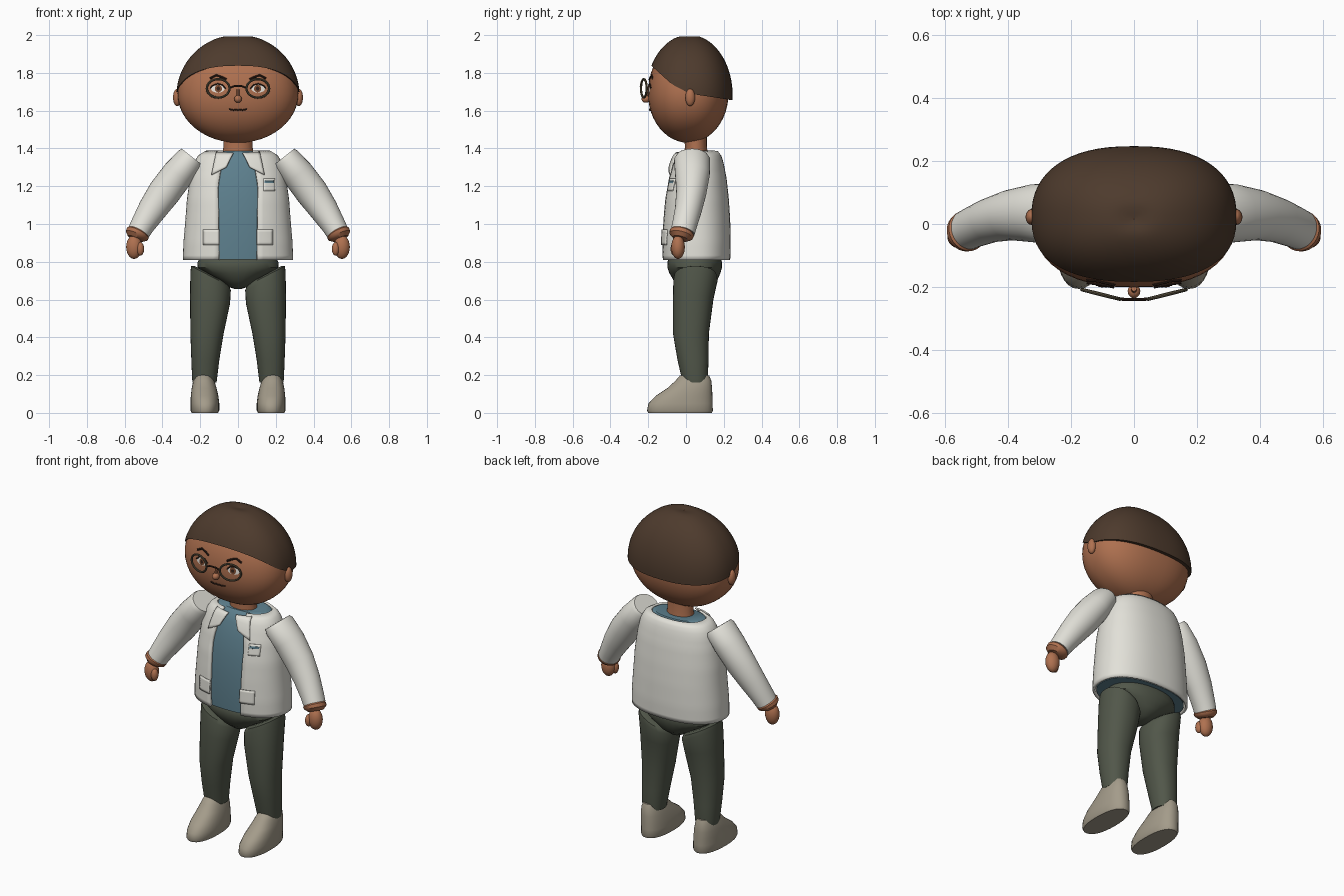
import bpy, bmesh, math
from mathutils import Vector as V

if "Cube" in bpy.data.objects:
    bpy.data.objects.remove(bpy.data.objects["Cube"])

def material(name, rgb):
    m = bpy.data.materials.new(name)
    m.diffuse_color = (*rgb, 1)
    m.use_nodes = True
    m.node_tree.nodes["Principled BSDF"].inputs["Base Color"].default_value = m.diffuse_color
    return m

SKIN = material("skin", (.43, .165, .08))
HAIR = material("brown hair", (.075, .043, .026))
CREAM = material("off white cloth", (.76, .75, .69))
TEAL = material("teal cloth", (.11, .215, .27))
OLIVE = material("dark olive cloth", (.083, .095, .068))
TAUPE = material("taupe shoe", (.37, .33, .255))
DARK = material("dark brown", (.03, .014, .009))
METAL = material("bronze frame", (.11, .09, .055))
WHITE = material("eye white", (.8, .76, .7))
IRIS = material("brown iris", (.2, .07, .03))

def make(name, rows, mat, wrap=True, caps=True, ring=False, mirror=False, thick=0):
    """Skin a list of equally long point rows."""
    bm = bmesh.new()
    g = [[bm.verts.new(p) for p in r] for r in rows]
    n, k = len(g), len(g[0])
    for i in range(n if ring else n - 1):
        for j in range(k if wrap else k - 1):
            a, b = g[i], g[(i + 1) % n]
            bm.faces.new((a[j], a[(j + 1) % k], b[(j + 1) % k], b[j]))
    if caps:
        bm.faces.new(g[0])
        bm.faces.new(g[-1])
    bmesh.ops.remove_doubles(bm, verts=bm.verts, dist=1e-5)
    bmesh.ops.recalc_face_normals(bm, faces=bm.faces)
    me = bpy.data.meshes.new(name)
    bm.to_mesh(me)
    bm.free()
    ob = bpy.data.objects.new(name, me)
    bpy.context.collection.objects.link(ob)
    me.materials.append(mat)
    if thick:
        s = ob.modifiers.new("thickness", 'SOLIDIFY')
        s.thickness, s.offset = thick, 0
    if mirror:
        ob.modifiers.new("mirror", 'MIRROR')
    return ob

def spow(v, e):
    return math.copysign(abs(v) ** e, v)

def loft(name, rings, mat, p=2.0, n=32, mirror=False):
    """Rings are (centre, u, v); p squares off the outline."""
    ang = [2 * math.pi * i / n for i in range(n)]
    rows = [[V(c) + V(u) * spow(math.cos(a), 2 / p) + V(v) * spow(math.sin(a), 2 / p)
             for a in ang] for c, u, v in rings]
    return make(name, rows, mat, mirror=mirror)

def flat(z, rx, cy, ry, cx=0, tilt=0):
    return ((cx, cy, z), (rx, 0, tilt), (0, ry, 0))

def ball(name, c, r, mat, mirror=False, p=2.0, n=24, up=1.0):
    rings = []
    for i in range(n // 2 + 1):
        t = math.pi * min(max(i / (n // 2), .004), .996)
        s, z = math.sin(t), math.cos(t) * r[2]
        rings.append(flat(c[2] + z * (up if z > 0 else 1), r[0] * s, c[1], r[1] * s, c[0]))
    return loft(name, rings, mat, p, n, mirror)

def tube(name, path, r, mat, closed=False, mirror=False, n=8):
    path = [V(p) for p in path]
    k, rows = len(path), []
    for i, p in enumerate(path):
        a = path[(i - 1) % k] if closed or i else p
        b = path[(i + 1) % k] if closed or i < k - 1 else p
        t = (b - a).normalized()
        u = t.cross(V((0, 1, 0))).normalized()
        v = t.cross(u)
        rows.append([p + (u * math.cos(w) + v * math.sin(w)) * r
                     for w in (2 * math.pi * j / n for j in range(n))])
    return make(name, rows, mat, caps=not closed, ring=closed, mirror=mirror)

def interp(x, table):
    for a, b in zip(table, table[1:]):
        if x <= b[0]:
            f = max(0, (x - a[0]) / (b[0] - a[0]))
            return [p + (q - p) * f for p, q in zip(a[1:], b[1:])]
    return list(table[-1][1:])

# ---- head, ears, nose, neck
HC, HR, HP = (0, .012, 1.69), (.32, .213, .26), 2.35
ball("head", HC, HR, SKIN, p=HP, n=48, up=1.12)

def head_y(x, z):
    s = math.sqrt(1 - ((z - HC[2]) / HR[2]) ** 2)
    return HC[1] - HR[1] * s * (1 - (abs(x) / HR[0] / s) ** HP) ** (1 / HP)

ball("ear", (.322, .022, 1.67), (.022, .026, .046), SKIN, mirror=True)
ball("nose_tip", (0, -.213, 1.662), (.02, .022, .02), SKIN)
tube("nose_bridge", [(0, -.205, 1.71), (0, -.212, 1.665)], .009, SKIN)
loft("neck", [flat(1.35, .085, .055, .065), flat(1.41, .077, .052, .058),
              flat(1.49, .08, .05, .06)], SKIN)

# ---- hair cap, cut off along a sloping rim
RIM = [(-.2, 1.853), (-.075, 1.74), (.02, 1.69), (.25, 1.655)]

def hair_point(t, a):
    s = math.sin(t)
    return V((.326 * s * spow(math.cos(a), 2 / 2.4), .017 + .23 * s * spow(math.sin(a), 2 / 2.4),
              1.68 + .322 * math.cos(t) - .014 * math.exp(-(t / .15) ** 2)))

cols = []
for i in range(64):
    a = 2 * math.pi * i / 64
    lo, hi = .1, 2.0
    for _ in range(30):
        t = (lo + hi) / 2
        q = hair_point(t, a)
        lo, hi = (t, hi) if q.z > interp(q.y, RIM)[0] else (lo, t)
    col = [hair_point(max(.004, lo * j / 20), a) for j in range(21)]
    e = col[-1]
    col.append(V((e.x * .88, .017 + (e.y - .017) * .86, e.z + .004)))
    cols.append(col)
make("hair", list(zip(*cols)), HAIR, caps=False)

# ---- eyes, brows, mouth drawn close on the face
def face_disc(name, cx, cz, rx, rz, off, mat):
    rows = []
    for f in (.02, .5, 1):
        row = []
        for j in range(20):
            a = 2 * math.pi * j / 20
            x, z = cx + rx * f * math.cos(a), cz + rz * f * math.sin(a)
            row.append((x, head_y(x, z) - off, z))
        rows.append(row)
    make(name, rows, mat, caps=False, mirror=True)

def face_line(name, pts, r, mat, mirror=False):
    tube(name, [(x, head_y(x, z) - .003, z) for x, z in pts], r, mat, mirror=mirror)

face_disc("eye_white", .107, 1.717, .036, .022, .003, WHITE)
face_disc("iris", .104, 1.717, .019, .02, .005, IRIS)
face_disc("pupil", .104, 1.717, .009, .01, .007, DARK)
face_line("upper_lid", [(.065, 1.718), (.085, 1.737), (.108, 1.742), (.13, 1.735), (.148, 1.72)],
          .004, DARK, True)
face_line("eyebrow", [(.062, 1.765), (.085, 1.777), (.115, 1.787), (.148, 1.77)], .006, DARK, True)
face_line("mouth", [(-.048, 1.608), (-.025, 1.603), (-.01, 1.606), (0, 1.602),
                    (.01, 1.606), (.025, 1.603), (.048, 1.608)], .004, DARK)

# ---- glasses
def lens_y(x):
    return -.242 + .25 * max(0, x - .03)

frame = []
for i in range(32):
    a = 2 * math.pi * i / 32
    x = .105 + .06 * math.cos(a)
    frame.append((x, lens_y(x), 1.718 + .049 * math.sin(a)))
tube("glasses_rim", frame, .006, METAL, closed=True, mirror=True)
tube("glasses_bridge", [(-.045, -.238, 1.72), (-.02, -.24, 1.73), (.02, -.24, 1.73),
                        (.045, -.238, 1.72)], .005, DARK)

# ---- jacket, open at the front, over a shirt: z, rx, cy, ry
BODY = [(.81, .285, .052, .175), (.9, .282, .052, .178), (1.02, .272, .053, .174),
        (1.13, .264, .054, .166), (1.24, .248, .058, .15), (1.32, .228, .063, .13),
        (1.36, .205, .065, .115), (1.383, .165, .067, .095)]
BP = 2.3
rows = []
for k in range(25):
    z = .81 + .573 * k / 24
    rx, cy, ry = interp(z, BODY)
    a0 = math.asin((interp(z, [(.8, .1), (1.2, .105), (1.385, .075)])[0] / rx) ** (BP / 2))
    rows.append([])
    for j in range(49):
        a = a0 + (2 * math.pi - 2 * a0) * j / 48
        rows[-1].append((rx * spow(math.sin(a), 2 / BP), cy - ry * spow(math.cos(a), 2 / BP), z))
make("jacket", rows, CREAM, wrap=False, caps=False, thick=.014)
loft("shirt", [flat(z + .003, rx - .015, cy, ry - .012) for z, rx, cy, ry in BODY], TEAL, BP, 48)

def patch(name, quad, mat, off=.012, mirror=False, thick=.008):
    """Quad of (x, z) corners wrapped onto the front of the jacket."""
    a, b, c, d = [V(q) for q in quad]
    rows = []
    for i in range(7):
        row = []
        for j in range(7):
            q = a.lerp(b, i / 6).lerp(d.lerp(c, i / 6), j / 6)
            rx, cy, ry = interp(q.y, BODY)
            row.append((q.x, cy - ry * (1 - (abs(q.x) / rx) ** BP) ** (1 / BP) - off, q.y))
        rows.append(row)
    make(name, rows, mat, wrap=False, caps=False, mirror=mirror, thick=thick)

def box(x0, x1, z0, z1):
    return [(x0, z0), (x1, z0), (x1, z1), (x0, z1)]

patch("collar_flap", [(.025, 1.375), (.062, 1.3), (.14, 1.26), (.115, 1.38)], CREAM, .018, True)
patch("chest_pocket", box(.135, .195, 1.175, 1.24), CREAM, .01)
patch("chest_pocket_trim", box(.14, .19, 1.216, 1.229), TEAL, .015, thick=.002)
patch("side_pocket", box(.1, .183, .89, .97), CREAM, .01, True)

# ---- sleeves, wrists, hands
def limb(pts):
    """Points are (centre, in-plane radius, depth radius)."""
    rings = []
    for i, (c, r, d) in enumerate(pts):
        t = V(pts[min(i + 1, len(pts) - 1)][0]) - V(pts[max(i - 1, 0)][0])
        u = V((0, 1, 0)).cross(t).normalized()
        rings.append((c, u * r, t.cross(u).normalized() * d))
    return rings

loft("sleeve", limb([((.243, .032, 1.355), .07, .085), ((.255, .032, 1.34), .077, .096),
                     ((.32, .034, 1.262), .085, .092), ((.392, .028, 1.166), .086, .08),
                     ((.455, .012, 1.075), .076, .071), ((.505, -.008, .995), .064, .066),
                     ((.527, -.018, .955), .06, .064)]), CREAM, mirror=True)
loft("wrist_band", limb([((.523, -.018, .965), .05, .055), ((.53, -.022, .952), .064, .066),
                         ((.537, -.026, .938), .062, .063), ((.543, -.03, .922), .042, .042)]),
     SKIN, mirror=True)
ball("hand", (.55, -.042, .878), (.042, .036, .063), SKIN, mirror=True)
ball("thumb", (.517, -.06, .868), (.02, .022, .036), SKIN, mirror=True)

# ---- trousers
loft("trouser_hips", [flat(.825, .2, .047, .135), flat(.8, .213, .046, .144),
                      flat(.77, .215, .046, .145), flat(.74, .175, .047, .135),
                      flat(.7, .1, .05, .115), flat(.665, .045, .05, .07),
                      flat(.655, .015, .05, .03)], OLIVE, 2.2)
loft("trouser_leg", [flat(.735, .08, .05, .09, .15, .043), flat(.725, .1, .05, .112, .148, .052),
                     flat(.7, .107, .05, .117, .145, .05), flat(.6, .106, .038, .107, .148, .02),
                     flat(.42, .088, .026, .095, .164), flat(.28, .074, .037, .082, .173),
                     flat(.18, .066, .047, .069, .177), flat(.16, .063, .048, .066, .177)],
     OLIVE, 2.2, mirror=True)

# ---- shoes
loft("shoe", [flat(0, .07, -.032, .168, .175), flat(.012, .076, -.032, .174, .175),
              flat(.05, .076, -.029, .17, .175), flat(.09, .073, -.01, .15, .177),
              flat(.13, .066, .019, .119, .179), flat(.17, .056, .039, .095, .181),
              flat(.197, .044, .045, .078, .182), flat(.206, .025, .045, .055, .182)],
     TAUPE, 2.3, mirror=True)

# ---- smooth shading with sharp creases kept
for ob in bpy.context.collection.objects:
    ob.select_set(True)
    bpy.context.view_layer.objects.active = ob
bpy.ops.object.shade_smooth_by_angle(angle=math.radians(40))
